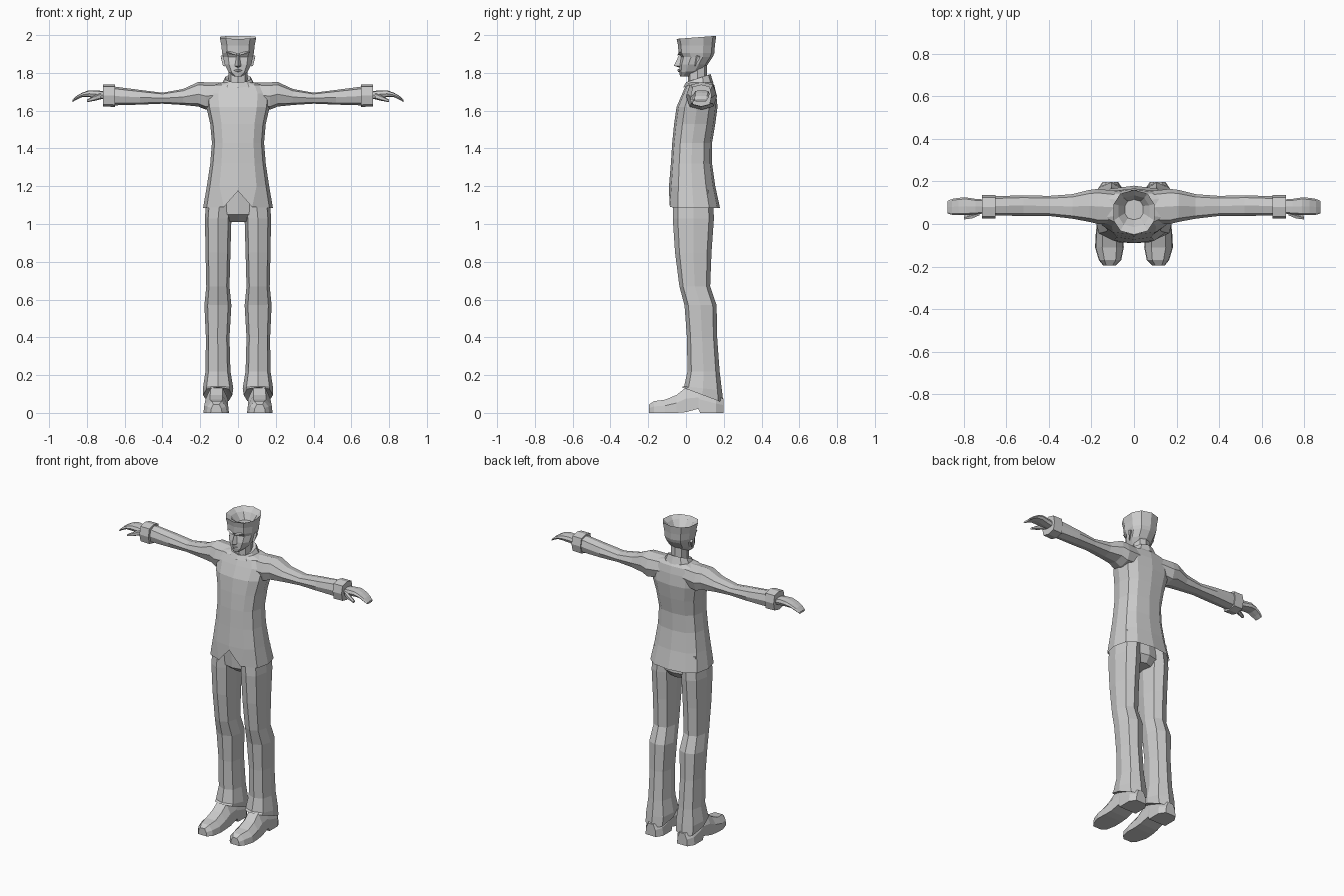
import bpy, bmesh, math
from mathutils import Vector

grey = bpy.data.materials.new("plain grey")
grey.diffuse_color = (0.6, 0.6, 0.6, 1)


def make(name, bm):
    bmesh.ops.recalc_face_normals(bm, faces=bm.faces[:])
    me = bpy.data.meshes.new(name)
    bm.to_mesh(me)
    bm.free()
    me.materials.append(grey)
    ob = bpy.data.objects.new(name, me)
    bpy.context.collection.objects.link(ob)
    return ob


def ring(axis, pos, a, b, n=8, p=0.8, tilt=0.0):
    """Rounded section spanning ranges a and b across the axis; tilt shifts it along b."""
    pts = []
    for i in range(n):
        t = 2 * math.pi * i / n - math.pi / 2
        c, s = math.cos(t), math.sin(t)
        u = math.copysign(abs(c) ** p, c) if abs(c) > 1e-6 else 0
        v = math.copysign(abs(s) ** p, s) if abs(s) > 1e-6 else 0
        A = (a[0] + a[1]) / 2 + u * (a[1] - a[0]) / 2
        B = (b[0] + b[1]) / 2 + v * (b[1] - b[0]) / 2
        w = pos + tilt * v
        pts.append({'z': (A, B, w), 'x': (w, A, B), 'y': (A, w, B)}[axis])
    return pts


def loft(name, rings, cap0=True, cap1=True, side=1):
    bm = bmesh.new()
    vs = [[bm.verts.new((x * side, y, z)) for x, y, z in r] for r in rings]
    n = len(vs[0])
    for r, q in zip(vs, vs[1:]):
        for i in range(n):
            j = (i + 1) % n
            bm.faces.new((r[i], r[j], q[j], q[i]))
    if cap0:
        bm.faces.new(vs[0][::-1])
    if cap1:
        bm.faces.new(vs[-1])
    return make(name, bm)


def hull(name, pts, side=1):
    bm = bmesh.new()
    for x, y, z in pts:
        bm.verts.new((x * side, y, z))
    bmesh.ops.convex_hull(bm, input=bm.verts[:])
    return make(name, bm)


# Jacket: hem to shoulders, with a notch at the front of the hem
body = [(1.085, .185, -.10, .18), (1.20, .165, -.09, .155), (1.32, .147, -.08, .138),
        (1.43, .138, -.073, .138), (1.53, .147, -.063, .155), (1.62, .168, -.05, .167),
        (1.69, .175, -.02, .16), (1.735, .15, .00, .15), (1.75, .085, .015, .14)]
rings = [ring('z', z, (-w, w), (f, b), 12, 0.75) for z, w, f, b in body]
x, y, z = rings[0][0]
rings[0][0] = (x, y + .01, 1.175)
for i, s in ((1, 1), (11, -1)):
    x, y, z = rings[0][i]
    rings[0][i] = (s * .075, y, 1.09)
loft("jacket", rings, cap0=False)

# Standing collar, higher at the back
loft("collar", [ring('z', 1.735, (-.092, .092), (-.015, .145), 10, .9, .012),
                ring('z', 1.772, (-.07, .07), (.0, .13), 10, .9, .022),
                ring('z', 1.765, (-.055, .055), (.015, .115), 10, .9, .02)])
loft("neck", [ring('z', 1.70, (-.05, .05), (.01, .11)),
              ring('z', 1.85, (-.05, .05), (.01, .11))])

# Hips joining the legs under the jacket
loft("hips", [ring('z', 1.01, (-.06, .06), (-.01, .11)),
              ring('z', 1.05, (-.15, .15), (-.06, .14)),
              ring('z', 1.20, (-.15, .15), (-.07, .13))])

# Head with the open, dished crown of hair
skull = [(1.782, .022, -.032, .02, 0), (1.808, .054, -.036, .085, .004),
         (1.845, .074, -.035, .115, 0), (1.885, .082, -.026, .142, 0),
         (1.905, .088, -.040, .15, 0), (1.945, .092, -.042, .153, 0),
         (1.988, .10, -.05, .16, .008), (1.968, .075, -.015, .135, 0),
         (1.925, .045, .02, .115, 0)]
loft("head", [ring('z', z, (-w, w), (f, b), 10, .85, t) for z, w, f, b, t in skull])

# Nose and lips
hull("nose", [(0, -.038, 1.892), (.008, -.025, 1.89), (-.008, -.025, 1.89), (0, -.064, 1.838),
              (.017, -.033, 1.835), (-.017, -.033, 1.835), (0, -.034, 1.828)])
hull("lips", [(.024, -.03, 1.813), (-.024, -.03, 1.813), (0, -.045, 1.818),
              (0, -.043, 1.806), (0, -.03, 1.823), (0, -.03, 1.802)])

for side, label in ((1, "right"), (-1, "left")):
    # Ear and brow
    hull(label + "_ear", [(.07, .045, 1.835), (.07, .05, 1.895), (.07, .075, 1.89),
                          (.092, .06, 1.89), (.09, .075, 1.88), (.08, .05, 1.838)], side)
    hull(label + "_brow", [(.008, -.045, 1.893), (.008, -.035, 1.905), (.06, -.03, 1.912),
                           (.06, -.015, 1.90), (.035, -.042, 1.903), (.03, -.03, 1.912)], side)

    # Sleeve and cuff
    arm = [(.08, .0, .155, 1.62, 1.748), (.17, .0, .165, 1.605, 1.75), (.21, .01, .16, 1.622, 1.752),
           (.29, .025, .14, 1.63, 1.715), (.40, .038, .132, 1.637, 1.695),
           (.52, .038, .135, 1.632, 1.71), (.66, .04, .13, 1.628, 1.728)]
    loft(label + "_sleeve", [ring('x', x, (a, b), (c, d), 8, .75) for x, a, b, c, d in arm], side=side)
    cuff = [(.652, .05, .115, 1.645, 1.715), (.652, .025, .136, 1.62, 1.738),
            (.715, .025, .136, 1.622, 1.738), (.715, .045, .12, 1.65, 1.71)]
    loft(label + "_cuff", [ring('x', x, (a, b), (c, d), 8, .6) for x, a, b, c, d in cuff], side=side)

    # Hand with bent fingers, and thumb
    hand = [(.70, .05, .115, 1.66, 1.70), (.745, .045, .118, 1.665, 1.708), (.79, .042, .125, 1.672, 1.708),
            (.825, .042, .123, 1.672, 1.695), (.855, .043, .118, 1.658, 1.678), (.877, .05, .108, 1.645, 1.657)]
    loft(label + "_hand", [ring('x', x, (a, b), (c, d), 8, .6) for x, a, b, c, d in hand], side=side)
    thumb = [(.725, .04, .07, 1.66, 1.695), (.76, .025, .055, 1.652, 1.68), (.80, .02, .04, 1.645, 1.658)]
    loft(label + "_thumb", [ring('x', x, (a, b), (c, d), 6, .8) for x, a, b, c, d in thumb], side=side)

    # Trouser leg: knee bend, flare and sloping hem
    leg = [(1.18, .02, .165, -.065, .14, 0), (1.03, .035, .175, -.07, .148, 0),
           (.85, .04, .172, -.058, .135, 0), (.67, .045, .168, -.035, .128, 0),
           (.57, .035, .178, -.008, .162, 0), (.40, .045, .17, .005, .165, 0),
           (.22, .04, .172, .008, .178, 0), (.13, .025, .186, -.01, .19, -.01),
           (.095, .03, .185, -.025, .198, -.042), (.10, .055, .16, .01, .17, -.03)]
    loft(label + "_trouser_leg", [ring('z', z, (a, b), (c, d), 8, .8, t)
                                  for z, a, b, c, d, t in leg], side=side)

    # Shoe: heel, arch, instep and toe, lofted front to back
    shoe = [(-.195, .085, .145, 0, .045), (-.17, .06, .165, 0, .062), (-.11, .048, .183, 0, .07),
            (-.05, .05, .18, 0, .095), (.0, .05, .175, .004, .135), (.065, .052, .17, .022, .13),
            (.075, .05, .172, 0, .13), (.16, .05, .172, 0, .09), (.198, .075, .148, 0, .075)]
    rings = []
    for y, a, b, lo, h in shoe:
        m = (b - a) * .25
        rings.append([(a, y, lo), (a + .004, y, lo + (h - lo) * .55), (a + m, y, h),
                      (b - m, y, h), (b - .004, y, lo + (h - lo) * .55), (b, y, lo)])
    loft(label + "_shoe", rings, side=side)
